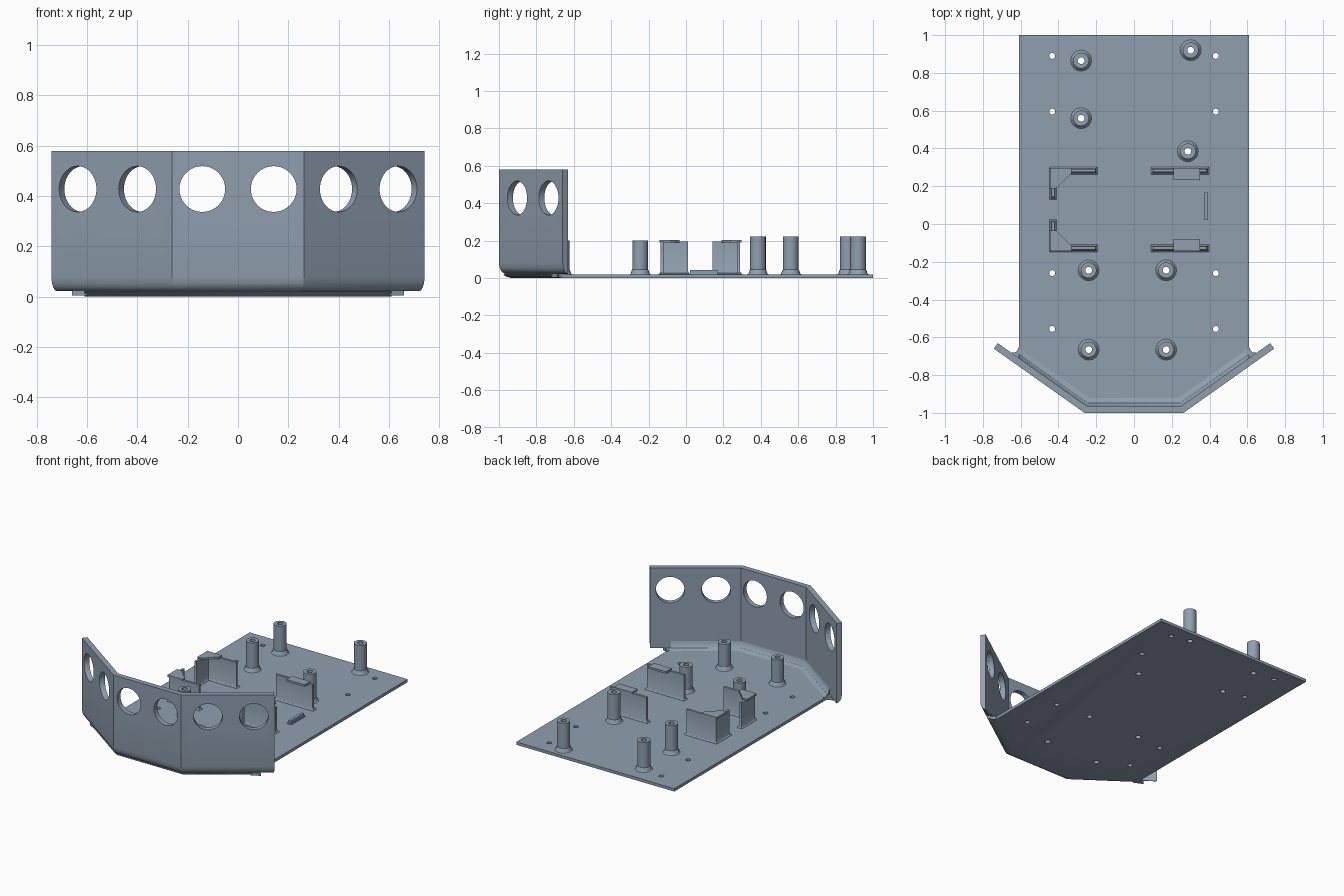
import bpy, bmesh, math
from mathutils import Vector, Matrix

if "Cube" in bpy.data.objects:
    bpy.data.objects.remove(bpy.data.objects["Cube"])

mat = bpy.data.materials.new("slate_grey")
mat.diffuse_color = (0.28, 0.35, 0.43, 1)
mat.use_nodes = True
mat.node_tree.nodes["Principled BSDF"].inputs["Base Color"].default_value = mat.diffuse_color

HX, T = 0.61, 0.02            # plate half width and thickness
CX, EX, EY = 0.262, 0.742, -0.66   # bumper corner and wing end
SLOPE = (EY + 1) / (EX - CX)
ANG = math.atan(SLOPE)


def add(name, bm):
    bmesh.ops.recalc_face_normals(bm, faces=bm.faces)
    me = bpy.data.meshes.new(name)
    bm.to_mesh(me)
    bm.free()
    me.materials.append(mat)
    ob = bpy.data.objects.new(name, me)
    bpy.context.collection.objects.link(ob)
    return ob


def loft(name, rings, closed=False):
    """Skin equal-length closed rings; cap the ends unless the loop is closed."""
    bm = bmesh.new()
    vs = [[bm.verts.new(p) for p in r] for r in rings]
    n = len(vs[0])
    pairs = list(zip(vs, vs[1:])) + ([(vs[-1], vs[0])] if closed else [])
    for a, b in pairs:
        for i in range(n):
            j = (i + 1) % n
            bm.faces.new((a[i], a[j], b[j], b[i]))
    if not closed:
        bm.faces.new(vs[0][::-1])
        bm.faces.new(vs[-1])
    return add(name, bm)


def prism(name, pts, z0, z1):
    return loft(name, [[(x, y, z) for x, y in pts] for z in (z0, z1)])


def box(name, x0, x1, y0, y1, z0, z1):
    return prism(name, [(x0, y0), (x1, y0), (x1, y1), (x0, y1)], z0, z1)


def ring(x, y, r, z, n):
    return [(x + r * math.cos(2 * math.pi * i / n),
             y + r * math.sin(2 * math.pi * i / n), z) for i in range(n)]


def cutter_mesh(items):
    """items: (centre, rotation matrix, radius, depth, segments)"""
    bm = bmesh.new()
    for c, rot, r, d, n in items:
        bmesh.ops.create_cone(bm, cap_ends=True, segments=n, radius1=r, radius2=r,
                              depth=d, matrix=Matrix.Translation(c) @ rot)
    return add("hole_cutter", bm)


def cut(ob, items):
    c = cutter_mesh(items)
    c.hide_render = True
    m = ob.modifiers.new("holes", 'BOOLEAN')
    m.operation, m.solver, m.object = 'DIFFERENCE', 'EXACT', c
    bpy.context.view_layer.objects.active = ob
    bpy.ops.object.modifier_apply(modifier=m.name)
    bpy.data.objects.remove(c)


def side_y(d):                # offset wing line where it meets the plate edge
    return -1 + (HX - CX) * SLOPE + d / math.cos(ANG)


def corner(d):
    return CX - d * math.tan(ANG / 2)


def path(d, z, full):
    """Bumper line moved inward by d: wing tips, or ends at the plate sides."""
    if full:
        ex, ey = EX - d * math.sin(ANG), EY + d * math.cos(ANG)
    else:
        ex, ey = HX, side_y(d)
    return [(-ex, ey, z), (-corner(d), -1 + d, z), (corner(d), -1 + d, z), (ex, ey, z)]


# base plate with rounded front underside
rings = [path(d, z, False) + [(HX, 1, z), (-HX, 1, z)]
         for d, z in ((.07, 0), (.042, .006), (.02, T))]
plate = loft("base_plate", rings)

# standoff positions (x, y, top)
posts = [(-.28, .865, .222), (.3, .92, .222), (-.28, .56, .222), (.285, .385, .222)]
posts += [(x, y, .202) for x in (-.24, .17) for y in (-.245, -.665)]
screws = [(sx * .433, y) for sx in (-1, 1) for y in (.89, .595, -.26, -.555)]
I = Matrix.Identity(4)
cut(plate, [(Vector((x, y, 0)), I, .016, .2, 16) for x, y in screws] +
    [(Vector((x, y, 0)), I, .018, .2, 16) for x, y, _ in posts])

# angled bumper wall
prof = [(0, .58), (0, .08), (.004, .055), (.013, .037), (.025, .026), (.036, .022), (.036, .58)]
cols = [path(d, z, True) for d, z in prof]
wall = loft("bumper_wall", [[c[k] for c in cols] for k in range(4)])
holes = []
for s in (-1, 1):
    holes.append((Vector((s * .142, -1, .428)), Matrix.Rotation(math.pi / 2, 4, 'X'), .091, .2, 40))
    for x in (.4, .637):
        rot = Matrix.Rotation(s * ANG, 4, 'Z') @ Matrix.Rotation(math.pi / 2, 4, 'X')
        holes.append((Vector((s * x, -1 + (x - CX) * SLOPE, .428)), rot, .091, .2, 40))
cut(wall, holes)

# fillet between bumper and plate
fp = [(.03, .015), (.03, .07), (.036, .07), (.041, .047), (.053, .03), (.08, T), (.08, .015)]
cols = [path(d, z, False) for d, z in fp]
loft("bumper_fillet", [[c[k] for c in cols] for k in range(4)])

# little webs joining the plate sides to the wings
for s in (-1, 1):
    w = [(.6, -.72), (.6, -.655), (.612, -.655), (.618, -.67), (.63, -.68), (.648, -.682), (.66, -.69)]
    prism("wing_web", [(s * x, y) for x, y in w], .004, .024)

# hollow standoffs with flared feet
for x, y, top in posts:
    sec = [(.018, .004), (.058, .018), (.05, .025), (.045, .042), (.042, .045), (.042, top), (.018, top)]
    loft("standoff", [ring(x, y, r, z, 16) for r, z in sec], closed=True)


def wall_plate(name, x0, x1, y0, y1, top):
    """Thin upright wall with a sloped foot all round."""
    def rect(e, z):
        return [(x0 - e, y0 - e, z), (x1 + e, y0 - e, z), (x1 + e, y1 + e, z), (x0 - e, y1 + e, z)]
    loft(name, [rect(.011, .012), rect(.011, T + .001), rect(.004, .026), rect(0, .036), rect(0, top)])


# board holder, mirrored about its own centre line
MID = .077
for s in (1, -1):
    def span(a, b):
        return sorted((MID + s * a, MID + s * b))
    # clip wall and overhanging tab
    wall_plate("clip_wall", .1, .385, *span(.197, .213), .195)
    box("clip_tab", .21, .35, *span(.157, .22), .19, .204)
    # corner bracket
    wall_plate("corner_wall", -.436, -.205, *span(.197, .213), .195)
    wall_plate("corner_return", -.436, -.42, *span(.065, .213), .195)
    tri = [(-.445, .22), (-.445, .112), (-.412, .112), (-.33, .192), (-.33, .22)]
    prism("corner_gusset", [(x, MID + s * y) for x, y in tri], .19, .204)

# low stop ridge
box("stop_ridge_foot", .364, .4, .018, .172, .012, .025)
box("stop_ridge", .372, .392, .022, .168, .012, .042)

# smooth the round parts, keep edges sharp
for ob in bpy.data.objects:
    ob.select_set(True)
    bpy.context.view_layer.objects.active = ob
bpy.ops.object.shade_smooth_by_angle(angle=math.radians(30))
